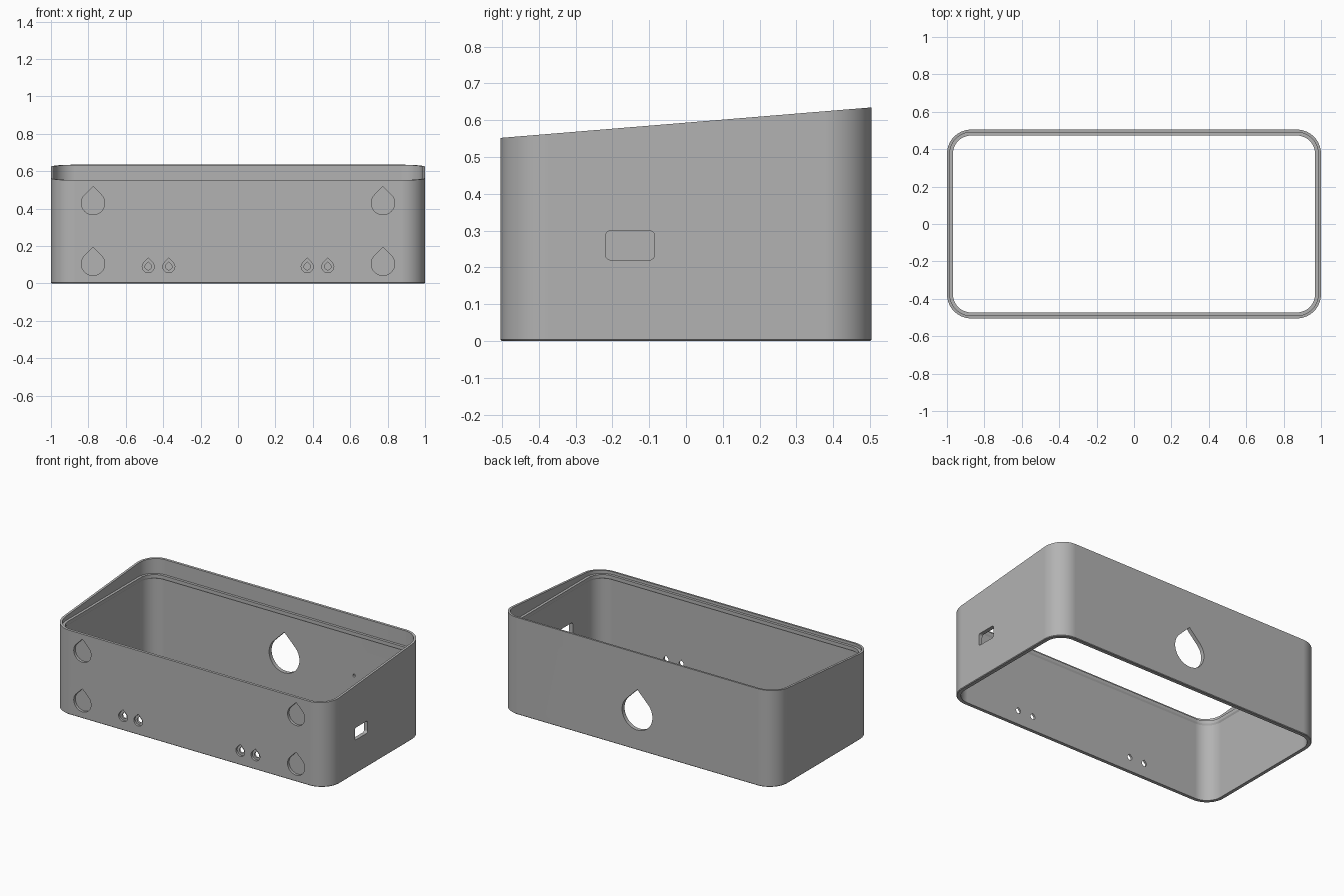
import bpy, bmesh, math
from mathutils import Vector

default = bpy.data.objects.get("Cube")
if default:
    bpy.data.objects.remove(default, do_unlink=True)

HX, HY, RADIUS, STEPS = 1.0, 0.505, 0.13, 14
FRONT_Z, BACK_Z = 0.552, 0.635

grey = bpy.data.materials.new("plain grey")
grey.use_nodes = True
colour = (0.45, 0.45, 0.45, 1)
grey.diffuse_color = colour
grey.node_tree.nodes["Principled BSDF"].inputs["Base Color"].default_value = colour


def slope(y):
    return FRONT_Z + (BACK_Z - FRONT_Z) * (y + HY) / (2 * HY)


def rounded_rect(hx, hy, r, steps):
    pts = []
    for k, (sx, sy) in enumerate([(1, 1), (-1, 1), (-1, -1), (1, -1)]):
        for i in range(steps + 1):
            a = math.pi / 2 * (k + i / steps)
            pts.append((sx * (hx - r) + r * math.cos(a), sy * (hy - r) + r * math.sin(a)))
    return pts


def teardrop(r, steps=40):
    # round below, two 45 degree tangents meeting in a point above
    pts = [(0, r * math.sqrt(2))]
    for i in range(steps + 1):
        a = math.pi * (0.75 + 1.5 * i / steps)
        pts.append((r * math.cos(a), r * math.sin(a)))
    return pts


def make_object(name, bm):
    bmesh.ops.recalc_face_normals(bm, faces=bm.faces)
    mesh = bpy.data.meshes.new(name)
    bm.to_mesh(mesh)
    bm.free()
    mesh.materials.append(grey)
    obj = bpy.data.objects.new(name, mesh)
    bpy.context.collection.objects.link(obj)
    return obj


def prism(name, outline, centre, u, depth):
    # outline in the plane of u and z, extruded along the vector depth
    bm = bmesh.new()
    base = Vector(centre)
    face = bm.faces.new([bm.verts.new(base + Vector(u) * a + Vector((0, 0, b))) for a, b in outline])
    new = bmesh.ops.extrude_face_region(bm, geom=[face])
    verts = [g for g in new["geom"] if isinstance(g, bmesh.types.BMVert)]
    bmesh.ops.translate(bm, verts=verts, vec=depth)
    return make_object(name, bm)


# Shell: a wall section (inset, height) swept round the rounded rectangle
# height None follows the sloping top edge
section = [(0.004, 0), (0, 0.004), (0, None), (0.015, None), (0.015, 0.535),
           (0.032, 0.535), (0.032, 0.515), (0.026, 0.505), (0.026, 0)]
bm = bmesh.new()
rings = []
for inset, z in section:
    pts = rounded_rect(HX - inset, HY - inset, RADIUS - inset, STEPS)
    rings.append([bm.verts.new((x, y, slope(y) if z is None else z)) for x, y in pts])
for a, b in zip(rings, rings[1:] + rings[:1]):
    n = len(a)
    for i in range(n):
        j = (i + 1) % n
        bm.faces.new((a[i], a[j], b[j], b[i]))
shell = make_object("enclosure_shell", bm)

# Cutters for pockets and openings
X, Y = (1, 0, 0), (0, 1, 0)
cutters = []
for side in (-1, 1):
    for z in (0.43, 0.105):
        cutters.append(prism("magnet_pocket", teardrop(0.0625), (side * 0.775, -HY - 0.02, z), X, (0, 0.037, 0)))
    for x in (0.37, 0.48):
        cutters.append(prism("screw_recess", teardrop(0.032), (side * x, -HY - 0.02, 0.09), X, (0, 0.034, 0)))
        cutters.append(prism("screw_hole", teardrop(0.017), (side * x, -HY - 0.03, 0.09), X, (0, 0.1, 0)))
cutters.append(prism("back_cable_opening", teardrop(0.11), (0, HY - 0.06, 0.24), X, (0, 0.1, 0)))
cutters.append(prism("sensor_dimple", teardrop(0.009, 16), (0.506, HY - 0.06, 0.247), X, (0, 0.046, 0)))
cutters.append(prism("side_port", rounded_rect(0.067, 0.04, 0.015, 6), (HX - 0.06, -0.152, 0.26), Y, (0.1, 0, 0)))

bpy.context.view_layer.objects.active = shell
for cutter in cutters:
    mod = shell.modifiers.new("cut", "BOOLEAN")
    mod.operation = "DIFFERENCE"
    mod.solver = "EXACT"
    mod.object = cutter
    bpy.ops.object.modifier_apply(modifier=mod.name)
    bpy.data.objects.remove(cutter, do_unlink=True)

# Smooth corners, crisp edges
bpy.ops.object.select_all(action="DESELECT")
shell.select_set(True)
bpy.ops.object.shade_smooth_by_angle(angle=math.radians(25))
normals = shell.modifiers.new("weighted_normals", "WEIGHTED_NORMAL")
normals.keep_sharp = True
